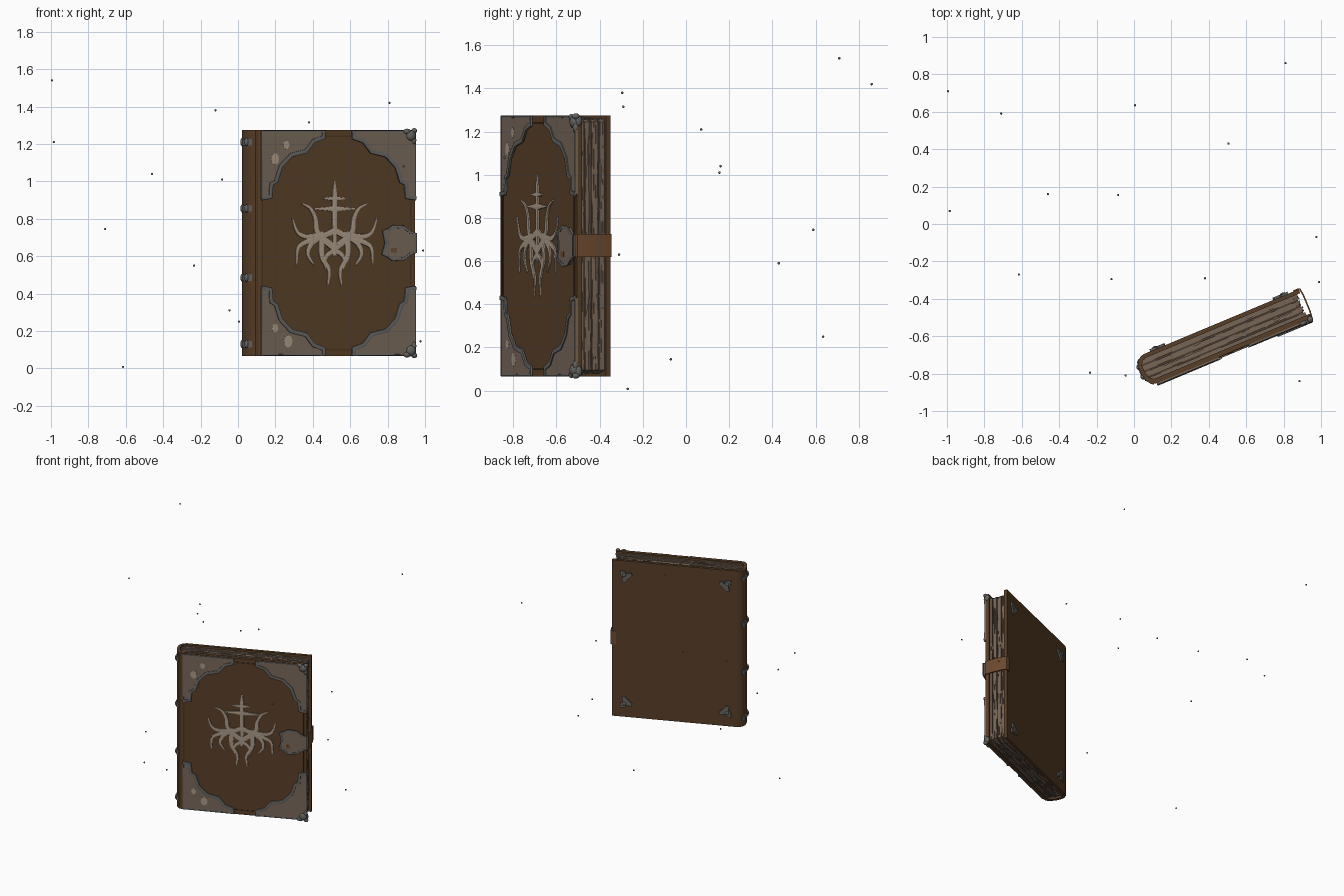
import bpy, bmesh, math, random
from mathutils import Matrix, Vector

if "Cube" in bpy.data.objects:
    bpy.data.objects.remove(bpy.data.objects["Cube"])
random.seed(4)

def mat(name, c):
    m = bpy.data.materials.new(name)
    m.diffuse_color = (*c, 1)
    m.use_nodes = True
    m.node_tree.nodes["Principled BSDF"].inputs["Base Color"].default_value = m.diffuse_color
    return m

LEATHER = mat("brown leather", (.098, .049, .021))
DARK = mat("dark leather", (.068, .032, .012))
STRAP = mat("strap leather", (.150, .068, .028))
PLATE = mat("aged plate", (.180, .134, .100))
METAL = mat("grey metal", (.125, .125, .122))
BONE = mat("pale bone", (.390, .310, .235))
PAGE = mat("page tan", (.185, .130, .092))
PAGE_DARK = mat("page dark", (.065, .042, .027))

# Book frame: local x along the cover, y through the thickness, z up
M = Matrix.Translation((.088, -.865, 0)) @ Matrix.Rotation(math.radians(22.7), 4, 'Z')
Z0, Z1, W, T = .065, 1.275, .93, .17

def U(x):  # front-view x to distance along the cover
    return (x - .088) / .9225

def finish(name, bm, m, world=M, smooth_angle=None):
    bmesh.ops.recalc_face_normals(bm, faces=bm.faces)
    me = bpy.data.meshes.new(name)
    bm.to_mesh(me)
    bm.free()
    ob = bpy.data.objects.new(name, me)
    me.materials.append(m)
    bpy.context.collection.objects.link(ob)
    ob.matrix_world = world
    if smooth_angle:
        me.shade_smooth()
        me.set_sharp_from_angle(angle=math.radians(smooth_angle))
    return ob

def loft(bm, rings, caps=True):
    n = len(rings[0])
    vs = [[bm.verts.new(p) for p in r] for r in rings]
    for a, b in zip(vs, vs[1:]):
        for i in range(n):
            bm.faces.new((a[i], a[(i + 1) % n], b[(i + 1) % n], b[i]))
    if caps:
        bm.faces.new(vs[0])
        bm.faces.new(vs[-1])

def prism(name, pts, w0, w1, m):  # outline in (u, z) extruded through the thickness
    bm = bmesh.new()
    loft(bm, [[(u, w, z) for u, z in pts] for w in (w0, w1)])
    return finish(name, bm, m)

def box(name, u0, u1, w0, w1, z0, z1, m):
    return prism(name, [(u0, z0), (u1, z0), (u1, z1), (u0, z1)], w0, w1, m)

def upright(name, pts, z0, z1, m):  # outline in (u, w) extruded upward
    bm = bmesh.new()
    loft(bm, [[(u, w, z) for u, w in pts] for z in (z0, z1)])
    return finish(name, bm, m, M, 40)

def ridge(bm, path, radii, w, h, closed=False):  # softly crowned band along a path on the cover
    rings, n = [], len(path)
    for i, (p, r) in enumerate(zip(path, radii)):
        a = path[(i - 1) % n] if closed else path[max(i - 1, 0)]
        b = path[(i + 1) % n] if closed else path[min(i + 1, n - 1)]
        d = (Vector(b) - Vector(a)).normalized()
        s = Vector((-d.y, d.x)) * r
        p = Vector(p)
        rings.append([(p.x + s.x * f, w - h * g, p.y + s.y * f)
                      for f, g in ((1, -.2), (.9, .75), (0, 1), (-.9, .75), (-1, -.2))])
    if closed:
        rings.append(rings[0])
    loft(bm, rings, not closed)

def smooth(pts, k=5):  # Catmull-Rom subdivision
    P = [Vector(p) for p in pts]
    P = [2 * P[0] - P[1]] + P + [2 * P[-1] - P[-2]]
    out = []
    for a, b, c, d in zip(P, P[1:], P[2:], P[3:]):
        for j in range(k):
            t = j / k
            out.append(.5 * (2 * b + (c - a) * t + (2 * a - 5 * b + 4 * c - d) * t * t
                             + (3 * b - a - 3 * c + d) * t ** 3))
    return out + [P[-2]]

def blobs(name, items, m, world=M):  # small lumps: (centre, size)
    bm = bmesh.new()
    for c, s in items:
        bmesh.ops.create_icosphere(bm, subdivisions=2, radius=1,
                                   matrix=Matrix.Translation(c) @ Matrix.Diagonal((*s, 1)))
    return finish(name, bm, m, world, 60)

# Cover boards and rounded spine
box("front_cover", .034, W, 0, .026, Z0, Z1, LEATHER)
box("back_cover", .03, W, T - .022, T, Z0, Z1, LEATHER)
outer = [(.034, 0), (.008, .006), (-.012, .035), (-.022, .08), (-.022, .115), (-.012, .145), (.008, .163), (.03, T)]
inner = [(.03, T - .026), (.012, .14), (.0, .115), (.0, .08), (.01, .045), (.034, .024)]
upright("spine", outer + inner, Z0, Z1, LEATHER)
upright("hinge_groove", [(.012, .001), (.02, -.001), (.02, .01), (.014, .01)], Z0 + .002, Z1 - .002, DARK)

# Cover frame strips
for n, (a, b, c, d) in enumerate(((.04, .048, Z0, Z1), (.9, .908, Z0, Z1),
                                  (.04, .908, Z0 + .03, Z0 + .038), (.04, .908, Z1 - .038, Z1 - .03))):
    box(f"cover_frame_{n}", a, b, -.003, .005, c, d, DARK)

# Ragged page gatherings
N = 14
step = (T - .048) / N
for i in range(N):
    dark = i % 4 == 2
    big = .010 if dark else random.choice((0, .003, .006))
    j = lambda: big + random.choice((0, 0, .003, .007))
    u0, u1, z0, z1 = .0, .915, Z0 + .010, Z1 - .010
    pts = [(u0 + (u1 - u0) * k / 14, z0 + j()) for k in range(14)]
    pts += [(u1 - j(), z0 + .02 + (z1 - z0 - .04) * k / 20) for k in range(21)]
    pts += [(u1 - .03 - (u1 - u0 - .03) * k / 14, z1 - j()) for k in range(15)]
    w = .026 + i * step
    prism(f"pages_{i}", pts, w, w + step, PAGE_DARK if dark else PAGE)

# Corner plates with stepped inner edge and grey trim
uc, zc = U(.535), .67
edge = [(.448, .24), (.396, .245), (.39, .315), (.363, .33), (.336, .41), (.276, .47),
        (.19, .49), (.146, .545), (.087, .565), (.087, .602)]
for sx in (-1, 1):
    for sz in (-1, 1):
        tag = ("left" if sx < 0 else "right") + ("_top" if sz > 0 else "_bottom")
        place = lambda P: [(uc + sx * u, zc + sz * z) for u, z in P]
        prism("corner_plate_" + tag, place(edge + [(.448, .602)]), -.008, .004, PLATE)
        bm = bmesh.new()
        ridge(bm, place(edge), [.012] * len(edge), -.006, .009)
        rim = [(.444, .24), (.444, .598), (.087, .598)]
        ridge(bm, place(rim), [.005] * 3, -.006, .004)
        finish("corner_trim_" + tag, bm, METAL, M, 50)

# Pale worn patches on the plates
for n, (x, z, r) in enumerate(((.195, 1.12, .026), (.255, 1.195, .02), (.195, .215, .02), (.265, .145, .028))):
    prism(f"worn_patch_{n}", [(U(x) + r * .9 * math.cos(a * .785), z + r * 1.2 * math.sin(a * .785))
                              for a in range(8)], -.009, -.006, BONE)

# Horned emblem: mirrored tapering branches around a spike with crossbars
horns = [
    ([(.515, .64), (.455, .69), (.42, .735), (.412, .80), (.385, .855), (.338, .882)], .017),
    ([(.50, .66), (.43, .705), (.36, .705), (.315, .73), (.288, .805)], .016),
    ([(.51, .735), (.44, .70), (.36, .675), (.318, .64), (.312, .55)], .017),
    ([(.44, .705), (.39, .665), (.372, .61), (.405, .55)], .015),
    ([(.455, .73), (.445, .66), (.45, .59), (.485, .525), (.478, .44)], .018),
    ([(.515, .63), (.48, .61), (.462, .575), (.47, .52)], .013)]
bm = bmesh.new()
for pts, r in horns:
    for s in (-1, 1):
        path = smooth([(U(.515 + s * (.515 - x)), z) for x, z in pts])
        n = len(path) - 1
        ridge(bm, path, [r * (1 - .8 * (k / n) ** 2) for k in range(n + 1)], 0, .008)
def bar(pts, radii):
    ridge(bm, [(U(x), z) for x, z in pts], radii, 0, .009)
bar([(.515, 1.005), (.515, .94), (.515, .8), (.515, .6)], [.003, .013, .014, .010])
bar([(.405, .853), (.47, .853), (.515, .853), (.56, .853), (.628, .853)], [.003, .010, .018, .010, .003])
bar([(.455, .908), (.515, .908), (.575, .908)], [.003, .013, .003])
finish("emblem", bm, BONE, M, 50)

# Clasp plate, its trim, worn hole and the leather strap round the fore edge
shield = [(U(x), z) for x, z in ((.772, .735), (.80, .742), (.82, .758), (.88, .755), (.915, .728), (.943, .72),
          (.943, .62), (.915, .612), (.88, .585), (.82, .582), (.797, .60), (.768, .61), (.785, .67))]
prism("clasp_plate", shield, -.018, .002, PLATE)
bm = bmesh.new()
ridge(bm, shield, [.008] * len(shield), -.016, .006, True)
finish("clasp_trim", bm, METAL, M, 50)
prism("clasp_mark", [(U(x), z) for x, z in ((.81, .62), (.842, .62), (.842, .645), (.81, .645))], -.02, -.016, STRAP)
upright("strap", [(.905, -.006), (.925, -.008), (.94, 0), (.945, .04), (.945, .13), (.94, T), (.925, T + .006),
                  (.90, T + .006), (.90, T), (.932, T), (.937, .13), (.937, .04), (.932, 0), (.905, 0)], .62, .725, STRAP)

# Metal bands with knobs across the spine
for n, z in enumerate((.13, .485, .855, 1.21)):
    band = [(-.001, .02), (-.016, .036), (-.026, .08), (-.026, .115), (-.016, .147), (-.002, .157), (.005, .15), (.005, .03)]
    upright(f"spine_band_{n}", band, z - .017, z + .017, METAL)
    blobs(f"spine_knob_{n}", [((-.021, w, z), (.011, .016, .023)) for w in (.06, .115)], METAL)

# Leafy caps on the outer corners of the front cover
for n, (z, s) in enumerate(((Z0, -1), (Z1, 1))):
    c = [((.905, -.008, z - s * .03), (.028, .014, .028)), ((.925, -.002, z - s * .004), (.016, .018, .014)),
         ((.882, -.006, z - s * .008), (.022, .012, .015)), ((.922, -.004, z - s * .055), (.014, .012, .024)),
         ((.928, .010, z - s * .025), (.010, .018, .025))]
    blobs(f"corner_cap_{n}", c, METAL)

# Three-leaf ornaments on the back cover
for n, (u, su) in enumerate(((.115, -1), (.825, 1))):
    for k, (z, s) in enumerate(((Z0 + .12, -1), (Z1 - .12, 1))):
        leaf = [(.045, .045), (.01, .042), (-.002, .024), (-.035, .034), (-.042, .012), (-.014, -.014),
                (.012, -.042), (.034, -.035), (.024, -.002), (.042, .01)]
        prism(f"back_leaf_{n}{k}", [(u + su * a, z + s * b) for a, b in leaf], T - .004, T + .012, METAL)
        blobs(f"back_stud_{n}{k}", [((u + su * .015, T + .01, z + s * .015), (.014, .008, .014))], METAL)

# Floating dust motes
motes = [(-.994, .71, 1.54), (.81, .86, 1.42), (-.71, .59, .745), (.005, .635, .25), (.505, .43, .59),
         (-.46, .16, 1.04), (-.085, .155, 1.01), (-.985, .07, 1.21), (.975, -.07, .145), (-.615, -.27, .008),
         (-.12, -.295, 1.38), (.38, -.29, 1.315), (.99, -.31, .63), (-.235, -.795, .55), (-.045, -.81, .31),
         (.885, -.84, 1.08)]
blobs("dust_motes", [(p, (.006, .006, .006)) for p in motes], METAL, Matrix())
